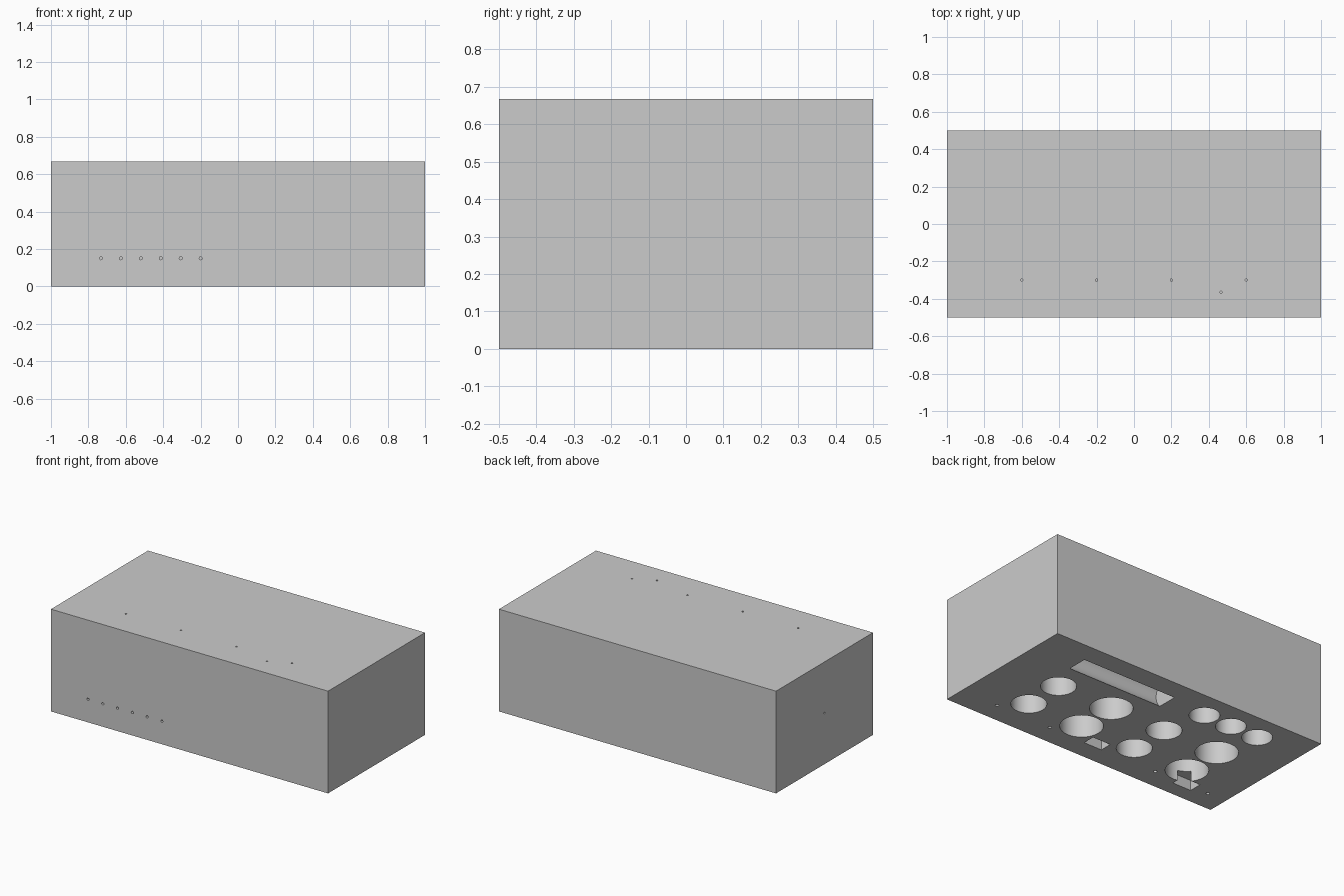
import bpy
from mathutils import Vector

cube = bpy.data.objects.get("Cube")
if cube:
    bpy.data.objects.remove(cube, do_unlink=True)

L, W, H = 2.0, 1.0, 0.667

grey = bpy.data.materials.new("light grey")
grey.use_nodes = True
colour = (0.6, 0.6, 0.6, 1)
grey.diffuse_color = colour
grey.node_tree.nodes["Principled BSDF"].inputs["Base Color"].default_value = colour


def add_box(name, centre, size):
    bpy.ops.mesh.primitive_cube_add(size=1, location=centre)
    ob = bpy.context.object
    ob.name = name
    ob.scale = size
    bpy.ops.object.transform_apply(location=True, rotation=False, scale=True)
    ob.data.materials.append(grey)
    return ob


def add_rod(name, start, end, radius, sides):
    start, end = Vector(start), Vector(end)
    axis = end - start
    bpy.ops.mesh.primitive_cylinder_add(vertices=sides, radius=radius, depth=axis.length,
                                        location=(start + end) / 2)
    ob = bpy.context.object
    ob.name = name
    ob.rotation_euler = axis.to_track_quat('Z', 'Y').to_euler()
    bpy.ops.object.transform_apply(location=True, rotation=True, scale=True)
    ob.data.materials.append(grey)
    return ob


# Solid rectangular body
body = add_box("body_block", (0, 0, H / 2), (L, W, H))


def cut(cutter):
    cutter.hide_render = True
    mod = body.modifiers.new("cut", 'BOOLEAN')
    mod.operation = 'DIFFERENCE'
    mod.solver = 'EXACT'
    mod.object = cutter
    bpy.context.view_layer.objects.active = body
    bpy.ops.object.modifier_apply(modifier=mod.name)
    bpy.data.objects.remove(cutter, do_unlink=True)


def bore(x, y, radius, depth=0.4, sides=64):
    cut(add_rod("bore_cutter", (x, y, -0.05), (x, y, depth), radius, sides))


# Two rows of round wells in the underside
for x, radius in ((0.6, 0.105), (0.2, 0.127), (-0.2, 0.105), (-0.6, 0.127)):
    for y in (0.033, -0.236):
        bore(x, y, radius)

# Row of three smaller wells
for i in range(3):
    bore(-0.267 - 0.2 * i, 0.319, 0.09)

# Lying cylindrical trough that opens through the underside
cut(add_rod("trough_cutter", (0, 0.3, 0.075), (0.683, 0.3, 0.075), 0.1, 64))

# Shallow rectangular pockets
cut(add_box("middle_pocket_cutter", (0, -0.333, 0), (0.13, 0.08, 0.133)))
cut(add_box("end_pocket_cutter", (-0.698, -0.358, 0), (0.135, 0.085, 0.133)))

# Pin holes under the front edge
for x in (0.733, 0.333, -0.467, -0.867):
    bore(x, -0.365, 0.011, 0.05, 16)

# Pin holes on the top
for x, y in ((-0.6, -0.3), (-0.2, -0.3), (0.2, -0.3), (0.6, -0.3), (0.465, -0.365)):
    cut(add_rod("top_pin_cutter", (x, y, H - 0.05), (x, y, H + 0.05), 0.006, 16))

# Row of pin holes on the front
for i in range(6):
    x = -0.733 + 0.1067 * i
    cut(add_rod("front_pin_cutter", (x, -0.55, 0.15), (x, -0.45, 0.15), 0.008, 16))

# Single pin hole on the right end
cut(add_rod("end_pin_cutter", (-1.05, 0, H / 2), (-0.95, 0, H / 2), 0.006, 16))

bpy.ops.object.select_all(action='DESELECT')
body.select_set(True)
bpy.context.view_layer.objects.active = body
bpy.ops.object.shade_smooth_by_angle()
